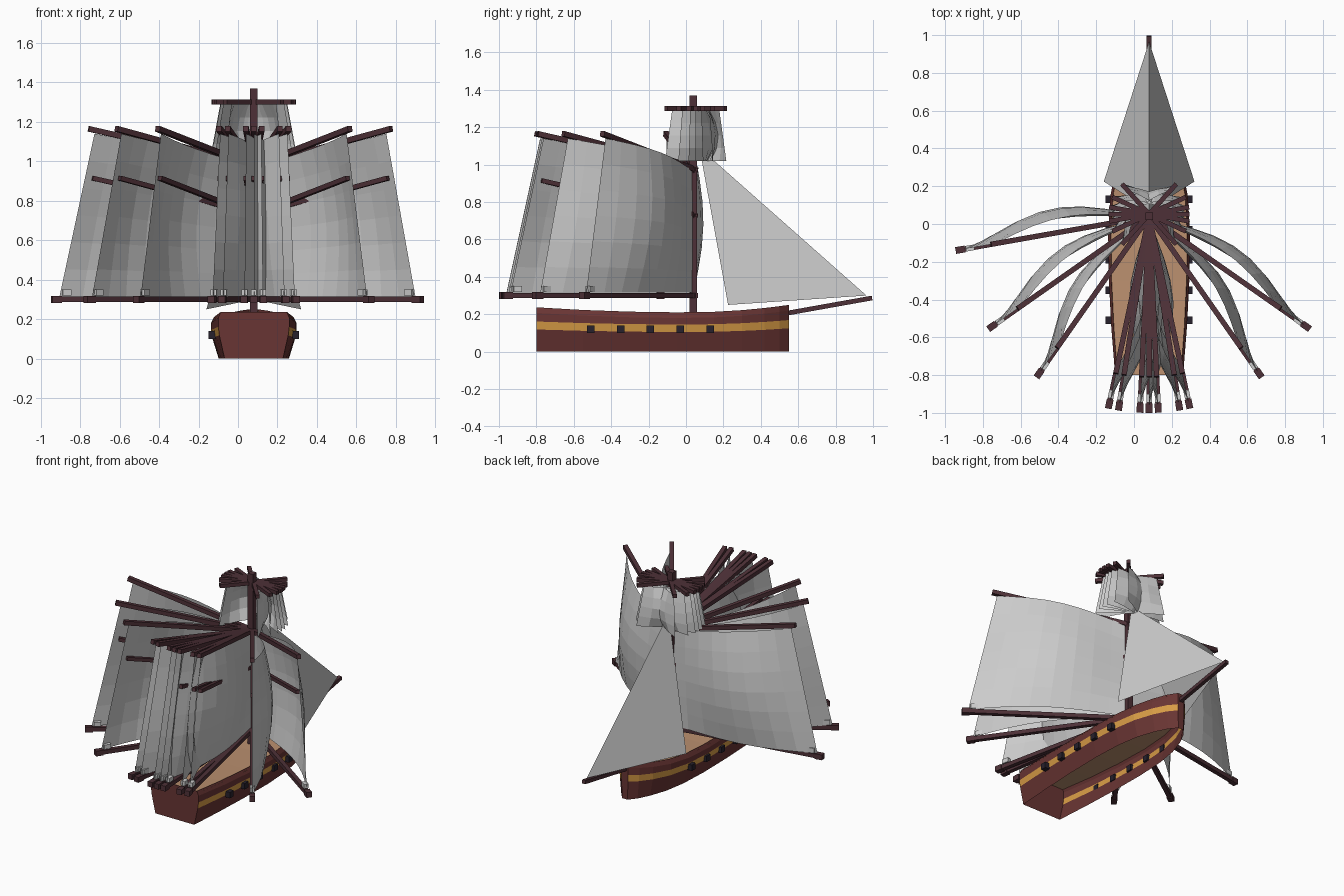
import bpy, math
from mathutils import Vector

if "Cube" in bpy.data.objects:
    bpy.data.objects.remove(bpy.data.objects["Cube"])

MX, MY = 0.08, 0.04          # mast position


def mat(name, r, g, b):
    m = bpy.data.materials.new(name)
    m.diffuse_color = (r, g, b, 1)
    m.use_nodes = True
    m.node_tree.nodes["Principled BSDF"].inputs["Base Color"].default_value = m.diffuse_color
    return m


WOOD = mat("dark_wood", 0.075, 0.03, 0.038)
RED = mat("hull_red", 0.14, 0.035, 0.033)
GOLD = mat("gold", 0.68, 0.33, 0.06)
TAN = mat("deck_tan", 0.5, 0.28, 0.16)
CLOTH = mat("sailcloth", 0.84, 0.86, 0.84)
BLACK = mat("port_black", 0.02, 0.015, 0.025)


def mesh(name, verts, faces, *mats):
    me = bpy.data.meshes.new(name)
    me.from_pydata(verts, [], faces)
    for m in mats:
        me.materials.append(m)
    ob = bpy.data.objects.new(name, me)
    bpy.context.collection.objects.link(ob)
    return ob


def spar(name, a, b, w, m=WOOD):
    """Square-section timber from a to b."""
    a, b = Vector(a), Vector(b)
    d = (b - a).normalized()
    s = d.cross(Vector((0, 0, 1)))
    s = s.normalized() if s.length > 0.01 else Vector((1, 0, 0))
    t = s.cross(d)
    vs = [p + (s * i + t * j) * w / 2 for p in (a, b)
          for i, j in ((-1, -1), (1, -1), (1, 1), (-1, 1))]
    fs = [(0, 1, 2, 3), (7, 6, 5, 4)] + [(i, i + 4, (i + 1) % 4 + 4, (i + 1) % 4) for i in range(4)]
    return mesh(name, vs, fs, m)


def sheet(name, fn, nu, nv):
    """Sail surface from fn(u, v)."""
    vs = [fn(i / nu, j / nv) for j in range(nv + 1) for i in range(nu + 1)]
    n = nu + 1
    fs = [(j * n + i, j * n + i + 1, (j + 1) * n + i + 1, (j + 1) * n + i)
          for j in range(nv) for i in range(nu)]
    return mesh(name, vs, fs, CLOTH)


# hull shell, open underneath, with gold stripe band
stations = [(-0.8, 0.18), (-0.55, 0.2), (-0.3, 0.213), (-0.05, 0.217), (0.15, 0.205),
            (0.3, 0.175), (0.42, 0.125), (0.5, 0.075), (0.55, 0.025)]


def sheer(y):
    return 0.21 + (0.04 * (y / 0.55) ** 2 if y > 0 else 0.027 * (y / 0.8) ** 2)


def rows(y, w):
    d = sheer(y) - 0.21
    return [(0.82 * w, 0.0), (0.97 * w, 0.105 + d * .5), (w, 0.145 + d * .6),
            (w, 0.18 + d), (0.93 * w, 0.21 + d)]


hv, hf, hm = [], [], []
for s in (-1, 1):
    base = len(hv)
    for y, w in stations:
        hv += [(MX + s * x, y, z) for x, z in rows(y, w)]
    for i in range(len(stations) - 1):
        for k in range(4):
            a = base + i * 5 + k
            hf.append((a, a + 5, a + 6, a + 1) if s > 0 else (a, a + 1, a + 6, a + 5))
            hm.append(1 if k == 1 else 0)
N = 5 * len(stations)
for e in (0, N - 5):                                   # transom and stem
    hf.append([e + k for k in range(5)] + [N + e + k for k in range(4, -1, -1)])
    hm.append(0)
hull = mesh("hull", hv, hf, RED, GOLD)
for p, i in zip(hull.data.polygons, hm):
    p.material_index = i

# deck
dv = [(MX + s * w * 0.96, y, sheer(y) - 0.012) for y, w in stations for s in (-1, 1)]
mesh("deck", dv, [(i, i + 1, i + 3, i + 2) for i in range(0, len(dv) - 2, 2)], TAN)

# gun ports
for i in range(5):
    y = -0.51 + 0.16 * i
    for s in (-1, 1):
        spar("gun_port", (MX + s * 0.195, y, 0.12), (MX + s * 0.23, y, 0.12), 0.04, BLACK)

# mast and bowsprit
spar("mast", (MX, MY, 0.19), (MX, MY, 1.37), 0.04)
spar("bowsprit", (MX, 0.48, 0.195), (MX, 0.995, 0.287), 0.025)

# twin jibs
for s in (-1, 1):
    mesh("jib", [(MX, 0.072, 1.09), (MX, 0.965, 0.3), (MX + s * 0.24, 0.225, 0.25)], [(0, 1, 2)], CLOTH)


def fan(angle):
    """Point at radius r, height z, side offset o for a rig swung by angle from astern."""
    a = math.radians(angle)
    c, s = math.cos(a), math.sin(a)
    return lambda r, z, o=0.0: (MX + r * s + o * c, MY - r * c + o * s, z)


# mainsail rig repeated at every swing angle
for ang in (-80, -55, -35, -12, -9, -2.7, 0, 2.7, 9, 12, 35, 55):
    P = fan(ang)
    spar("boom", P(-0.02, 0.3), P(1.04, 0.3), 0.028)
    spar("boom_end", P(0.99, 0.3), P(1.04, 0.3), 0.036)
    spar("gaff", P(-0.02, 0.97), P(0.85, 1.165), 0.028)
    spar("middle_spar", P(-0.02, 0.725), P(0.83, 0.915), 0.024)
    side = (1 if ang > 0 else -1) * (1 if abs(ang) > 20 else -1)

    def main(u, v, P=P, side=side):
        r = u * (1.0 - 0.18 * v)
        z = 0.315 + v * (0.65 + 0.175 * u + 0.012 * math.sin(math.pi * u))
        arc = math.sin(math.pi * u ** 1.1)
        belly = (0.075 + 0.055 * math.sin(math.pi * v)) * arc
        return P(r, z, side * belly)
    sheet("mainsail", main, 8, 6)
    spar("clew_block", P(0.94, 0.335), P(0.985, 0.335), 0.03, CLOTH)

# topsail and yard repeated at every brace angle
for ang in (-48, -25, -10, 0, 10, 25, 48):
    a = math.radians(ang)
    c, s = math.cos(a), math.sin(a)
    Q = lambda x, z, o=0.0, c=c, s=s: (MX + x * c - o * s, MY + 0.012 + x * s + o * c, z)
    spar("topsail_yard", Q(-0.215, 1.3), Q(0.215, 1.3), 0.025)

    def top(u, v, Q=Q):
        x = (2 * u - 1) * (0.22 - 0.05 * v)
        o = 0.11 * math.sin(math.pi * u) * (0.5 + 0.5 * math.sin(math.pi * v))
        return Q(x, 1.02 + 0.27 * v, o)
    sheet("topsail", top, 6, 4)
